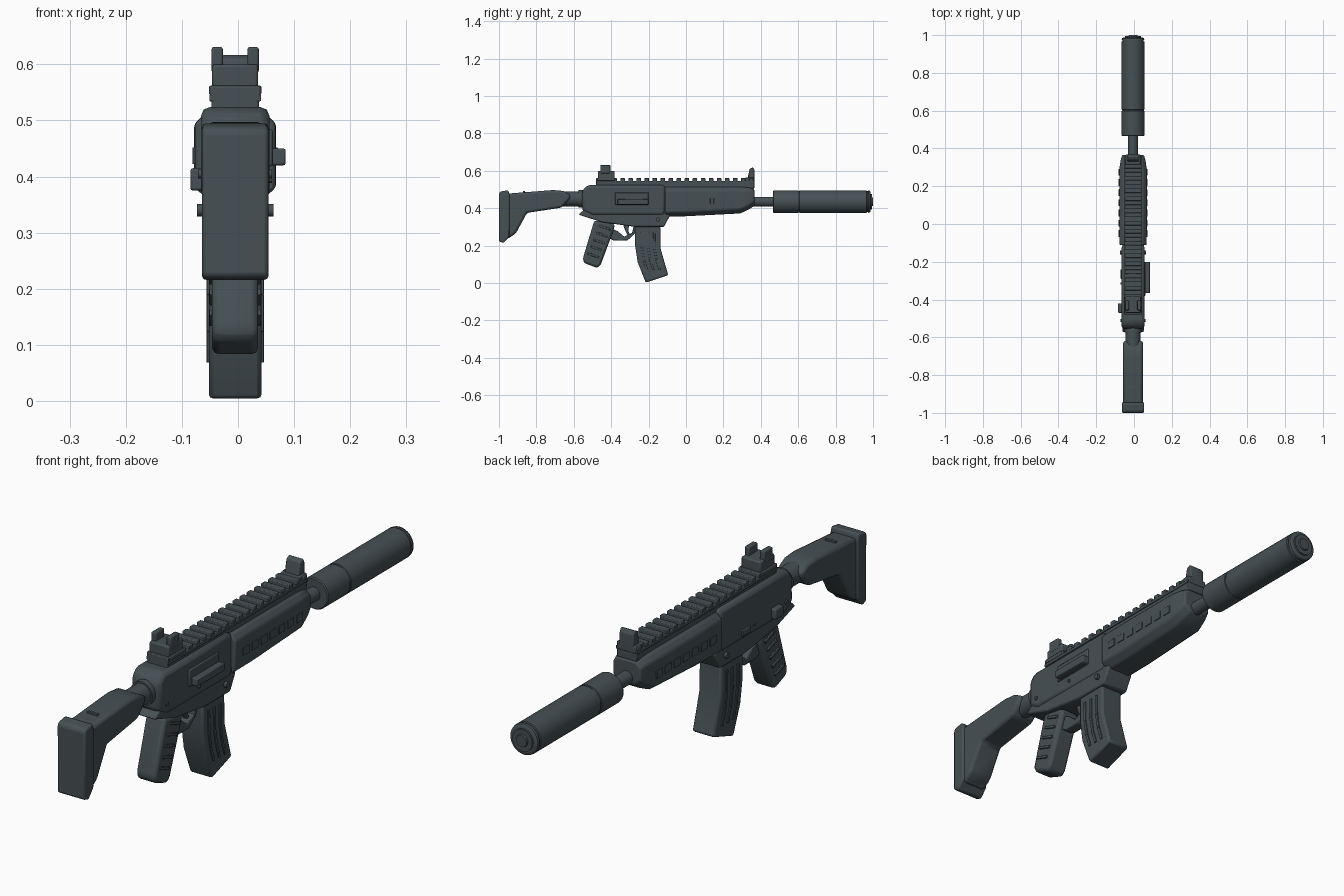
import bpy, bmesh, math
from mathutils import Matrix, Vector

if "Cube" in bpy.data.objects:
    bpy.data.objects.remove(bpy.data.objects["Cube"], do_unlink=True)

CX = -0.005      # centre line of the body
BORE = 0.435     # height of the barrel axis

mat = bpy.data.materials.new("dark slate metal")
mat.use_nodes = True
SLATE = (0.061, 0.08, 0.088, 1)
mat.diffuse_color = SLATE
shader = mat.node_tree.nodes["Principled BSDF"]
shader.inputs["Base Color"].default_value = SLATE
shader.inputs["Roughness"].default_value = 0.6


def finish(name, bm, bevel=0.0, segments=2):
    bmesh.ops.recalc_face_normals(bm, faces=bm.faces)
    mesh = bpy.data.meshes.new(name)
    bm.to_mesh(mesh)
    bm.free()
    mesh.materials.append(mat)
    ob = bpy.data.objects.new(name, mesh)
    bpy.context.collection.objects.link(ob)
    if bevel:
        mod = ob.modifiers.new("soft edges", 'BEVEL')
        mod.width, mod.segments, mod.limit_method = bevel, segments, 'ANGLE'
        mod.angle_limit = math.radians(25)
    bpy.ops.object.select_all(action='DESELECT')
    ob.select_set(True)
    bpy.context.view_layer.objects.active = ob
    bpy.ops.object.shade_smooth_by_angle(angle=math.radians(35))
    return ob


def bridge(name, rings, bevel=0.0, segments=2):
    """Join matching rings of points into a closed solid."""
    bm = bmesh.new()
    loops = [[bm.verts.new(p) for p in ring] for ring in rings]
    for a, b in zip(loops, loops[1:]):
        for i in range(len(a)):
            j = (i + 1) % len(a)
            bm.faces.new((a[i], a[j], b[j], b[i]))
    bm.faces.new(loops[0])
    bm.faces.new(loops[-1][::-1])
    return finish(name, bm, bevel, segments)


def prism(name, profile, half, bevel=0.01, x=CX):
    """Side profile (y, z) extruded across x."""
    return bridge(name, [[(x + s, y, z) for y, z in profile] for s in (-half, half)], bevel)


def box(name, x, y, z, bevel=0.004):
    prof = [(y[0], z[0]), (y[1], z[0]), (y[1], z[1]), (y[0], z[1])]
    return prism(name, prof, (x[1] - x[0]) / 2, bevel, (x[0] + x[1]) / 2)


def lathe(name, profile, z=BORE, sides=32):
    """Rings of (y, radius) around the barrel axis."""
    angles = [2 * math.pi * i / sides for i in range(sides)]
    return bridge(name, [[(CX + r * math.cos(a), y, z + r * math.sin(a)) for a in angles]
                         for y, r in profile])


def side_bar(name, side, half, start, end, width, thick=0.006, bevel=0.002):
    """Raised bar on a flank, running between two (y, z) points."""
    a, b = Vector(start), Vector(end)
    n = (b - a).normalized()
    n = Vector((-n.y, n.x)) * width / 2
    x = CX + side * half
    return prism(name, [a + n, b + n, b - n, a - n], thick, bevel, x)


def pin(name, side, half, y, z, r=0.011, depth=0.008):
    bm = bmesh.new()
    place = Matrix.Translation((CX + side * half, y, z)) @ Matrix.Rotation(math.pi / 2, 4, 'Y')
    bmesh.ops.create_cone(bm, cap_ends=True, segments=12, radius1=r, radius2=r,
                          depth=depth * 2, matrix=place)
    return finish(name, bm)


# Stock
prism("stock", [(-.955, .478), (-.71, .497), (-.655, .492), (-.615, .47), (-.625, .445),
                (-.665, .403), (-.85, .375), (-.91, .265), (-.955, .235)], .052, .012)
prism("butt_pad", [(-1, .48), (-.99, .49), (-.95, .496), (-.943, .47), (-.943, .25),
                   (-.975, .214), (-1, .222)], .059, .008)
lathe("stock_tube", [(-.7, .04), (-.54, .04)], z=.45)
lathe("tube_collar", [(-.575, .046), (-.55, .046)], z=.45)
box("stock_button", (CX - .022, CX + .022), (-.872, -.86), (.47, .491), .002)

# Receiver
prism("upper_receiver", [(-.555, .385), (-.555, .495), (-.525, .524), (-.11, .524),
                         (-.11, .36), (-.5, .36)], .061, .016)
prism("lower_receiver", [(-.575, .366), (-.545, .392), (-.11, .392), (-.085, .362),
                         (-.118, .3), (-.27, .3), (-.45, .325)], .057, .006)
box("ejection_cover", (CX, CX + .067), (-.38, -.2), (.418, .484), .004)
box("charging_handle", (CX + .05, .085), (-.365, -.2), (.42, .45), .004)
box("selector_lever", (-.085, CX - .05), (-.47, -.42), (.375, .415), .005)
box("left_release", (CX - .066, CX), (-.29, -.24), (.375, .4), .003)
for s in (-1, 1):
    pin("front_pin", s, .06, -.15, .34)
    pin("rear_pin", s, .058, -.51, .405, .008)
    pin("middle_pin", s, .058, -.315, .395, .006)

# Handguard, lofted from eight-sided sections: y, half width, bottom, top
rings = []
for y, w, lo, hi in [(-.112, .072, .355, .514), (.0, .073, .357, .514), (.29, .073, .372, .514),
                     (.335, .066, .393, .511), (.365, .058, .413, .503)]:
    ct, cb = .02, .024
    half_ring = [(w - .03, lo), (w, lo + cb), (w, hi - ct), (w - ct, hi)]
    rings.append([(CX + x, y, z) for x, z in half_ring]
                 + [(CX - x, y, z) for x, z in half_ring[::-1]])
bridge("handguard", rings, .006)
for s in (-1, 1):
    for i in range(7):
        y = -.05 + i * .054
        side_bar("vent_plate", s, .072, (y - .018, .437), (y + .018, .437), .03, .004, .001)

# Top rail
box("rail_base", (CX - .042, CX + .042), (-.48, .365), (.505, .546), .004)
box("rail_lip", (CX - .046, CX + .046), (-.48, .365), (.534, .546), .002)
for i in range(20):
    y = -.468 + i * .043
    box("rail_tooth", (CX - .045, CX + .045), (y - .012, y + .012), (.54, .561), .003)

# Sights
box("rear_sight_clamp", (CX - .047, CX + .047), (-.475, -.38), (.546, .562), .003)
box("rear_sight_base", (CX - .041, CX + .041), (-.47, -.383), (.555, .6), .005)
for s in (-1, 1):
    x = CX + s * .032
    box("rear_sight_ear", (x - .01, x + .01), (-.457, -.405), (.585, .631), .004)
prism("front_sight", [(.325, .54), (.367, .54), (.367, .603), (.358, .618), (.34, .61)],
      .03, .004)
box("front_sight_foot", (CX - .04, CX + .04), (.315, .367), (.535, .563), .004)

# Barrel and suppressor
lathe("barrel", [(.34, .026), (.5, .026)])
lathe("suppressor", [(.465, .056), (.469, .06), (.598, .06), (.6, .057), (.604, .057),
                     (.606, .06), (.965, .06), (.967, .056), (.973, .056), (.975, .06),
                     (.983, .058), (.987, .052), (.987, .042), (.994, .042),
                     (.994, .024), (1.0, .022)])

# Grip with slanted ridges
prism("grip", [(-.49, .335), (-.38, .315), (-.388, .28), (-.455, .1), (-.473, .08),
               (-.545, .107), (-.552, .13)], .041, .012)
for s in (-1, 1):
    for i in range(5):
        y, z = -.515 + i * .0155, .15 + i * .037
        side_bar("grip_ridge", s, .04, (y - .01, z + .008), (y + .048, z - .012), .011)

# Trigger and guard
prism("trigger_guard", [(-.41, .24), (-.385, .226), (-.315, .226), (-.275, .262),
                        (-.282, .272), (-.33, .248), (-.365, .277), (-.395, .29)], .022, .004)
prism("guard_post", [(-.292, .252), (-.275, .262), (-.262, .305), (-.28, .305)], .022, .003)
prism("trigger", [(-.335, .31), (-.305, .31), (-.308, .275), (-.298, .258),
                  (-.312, .256), (-.325, .28)], .01, .003)

# Magazine with three curved ribs per side
prism("magazine", [(-.272, .32), (-.138, .32), (-.136, .185), (-.095, .042),
                   (-.215, .002), (-.258, .11), (-.272, .2)], .047, .008)
for s in (-1, 1):
    for i in range(3):
        y = -.238 + i * .034
        path = [(y, .272), (y + .001, .19), (y + .012, .125), (y + .03, .07)]
        for a, b in zip(path, path[1:]):
            side_bar("magazine_rib", s, .046, a, b, .011, .005, .001)
